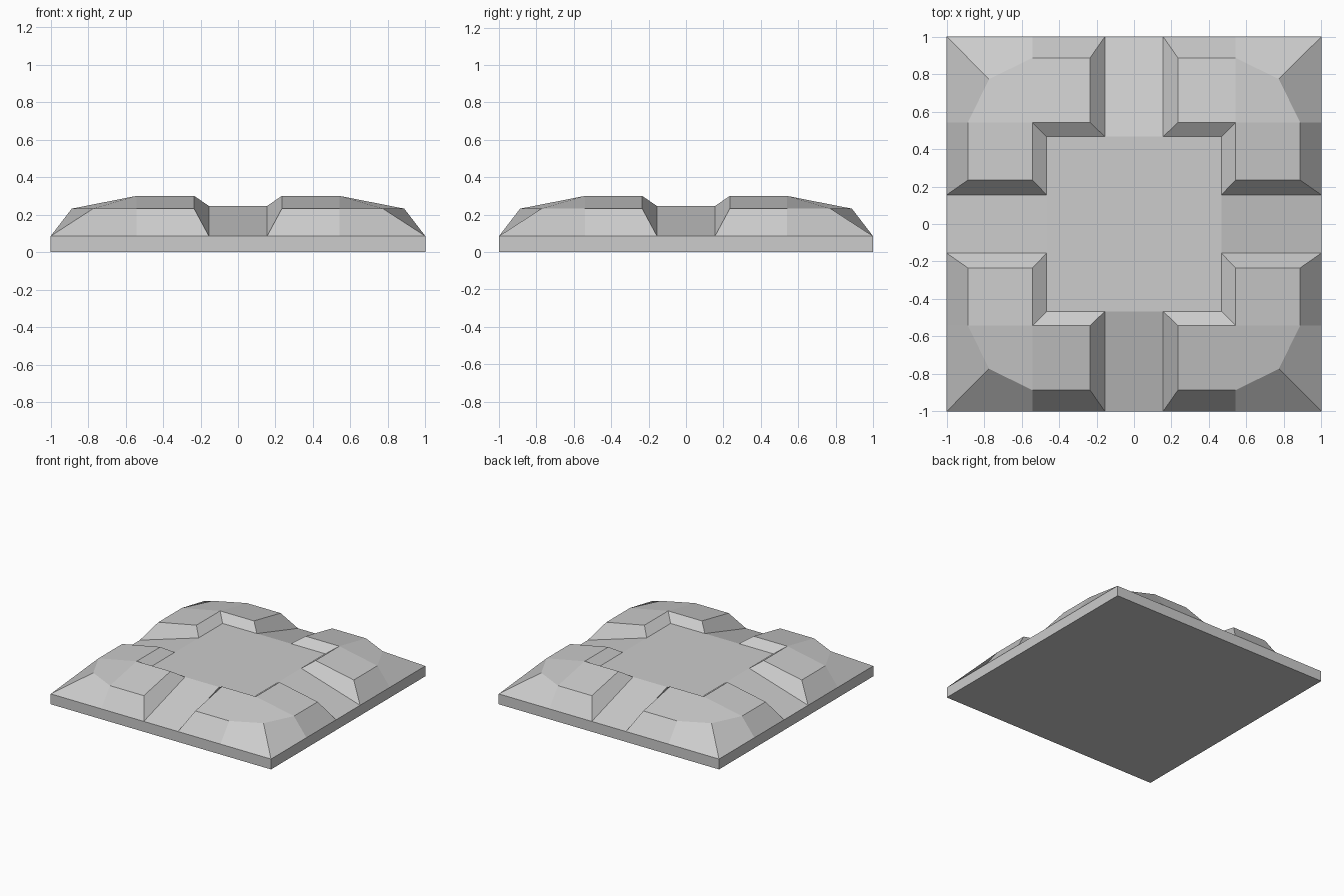
import bpy
import bmesh
from math import pi
from mathutils import Matrix

cube = bpy.data.objects.get("Cube")
if cube:
    bpy.data.objects.remove(cube)

# Key heights
BASE, SHOULDER, FLOOR, CREST = 0.085, 0.232, 0.246, 0.30
# Key distances from the centre lines
GAP, LIP, NOTCH, RIDGE, BROW, CORNER = 0.155, 0.234, 0.466, 0.541, 0.887, 0.773

grey = bpy.data.materials.new("light_grey")
grey.use_nodes = True
colour = (0.604, 0.604, 0.604, 1)
grey.diffuse_color = colour
grey.node_tree.nodes["Principled BSDF"].inputs["Base Color"].default_value = colour


def finish(bm, name):
    bmesh.ops.remove_doubles(bm, verts=bm.verts, dist=0.0001)
    bmesh.ops.recalc_face_normals(bm, faces=bm.faces)
    mesh = bpy.data.meshes.new(name)
    bm.to_mesh(mesh)
    bm.free()
    mesh.materials.append(grey)
    obj = bpy.data.objects.new(name, mesh)
    bpy.context.collection.objects.link(obj)
    return obj


def box(name, width, bottom, top):
    bm = bmesh.new()
    bmesh.ops.create_cube(bm, size=1)
    bmesh.ops.scale(bm, vec=(width, width, top - bottom), verts=bm.verts)
    bmesh.ops.translate(bm, vec=(0, 0, (bottom + top) / 2), verts=bm.verts)
    return finish(bm, name)


def add_face(bm, points):
    bm.faces.new([bm.verts.new(p) for p in points])


# Square slab and raised central floor
box("base_slab", 2, 0, BASE)
box("central_floor", 2 * NOTCH, BASE, FLOOR)

# Wedge ramps leading down from the floor to each side
for i, side in enumerate(("front", "left", "back", "right")):
    bm = bmesh.new()
    profile = [(-1, BASE), (-NOTCH, FLOOR), (-NOTCH, BASE)]
    ends = [[(x, y, z) for y, z in profile] for x in (-GAP, GAP)]
    for end in ends:
        add_face(bm, end)
    for a in range(3):
        b = (a + 1) % 3
        add_face(bm, (ends[0][a], ends[0][b], ends[1][b], ends[1][a]))
    bmesh.ops.transform(bm, matrix=Matrix.Rotation(i * pi / 2, 3, "Z"), verts=bm.verts)
    finish(bm, side + "_ramp")

# Faceted corner mound: one half, repeated across its diagonal
half_mound = [
    # sloping crest
    [(LIP, RIDGE, CREST), (RIDGE, RIDGE, CREST), (RIDGE, BROW, SHOULDER), (LIP, BROW, SHOULDER)],
    # outer bank
    [(GAP, 1, BASE), (LIP, BROW, SHOULDER), (RIDGE, BROW, SHOULDER), (RIDGE, 1, BASE)],
    # outer bank at the corner
    [(RIDGE, 1, BASE), (RIDGE, BROW, SHOULDER), (CORNER, CORNER, SHOULDER), (1, 1, BASE)],
    # wall beside the ramp
    [(GAP, 1, BASE), (GAP, NOTCH, FLOOR), (LIP, RIDGE, CREST), (LIP, BROW, SHOULDER)],
    # wall beside the floor
    [(GAP, NOTCH, FLOOR), (NOTCH, NOTCH, FLOOR), (RIDGE, RIDGE, CREST), (LIP, RIDGE, CREST)],
]
corner_cap = [(RIDGE, RIDGE, CREST), (RIDGE, BROW, SHOULDER),
              (CORNER, CORNER, SHOULDER), (BROW, RIDGE, SHOULDER)]

for depth, sy in (("front", -1), ("back", 1)):
    for side, sx in (("left", 1), ("right", -1)):
        bm = bmesh.new()
        for face in half_mound:
            add_face(bm, [(sx * x, sy * y, z) for x, y, z in face])
            add_face(bm, [(sx * y, sy * x, z) for x, y, z in reversed(face)])
        add_face(bm, [(sx * x, sy * y, z) for x, y, z in corner_cap])
        mound = finish(bm, f"{depth}_{side}_mound")
        # keep the open shell facing up
        if sum(p.normal.z for p in mound.data.polygons) < 0:
            mound.data.flip_normals()
